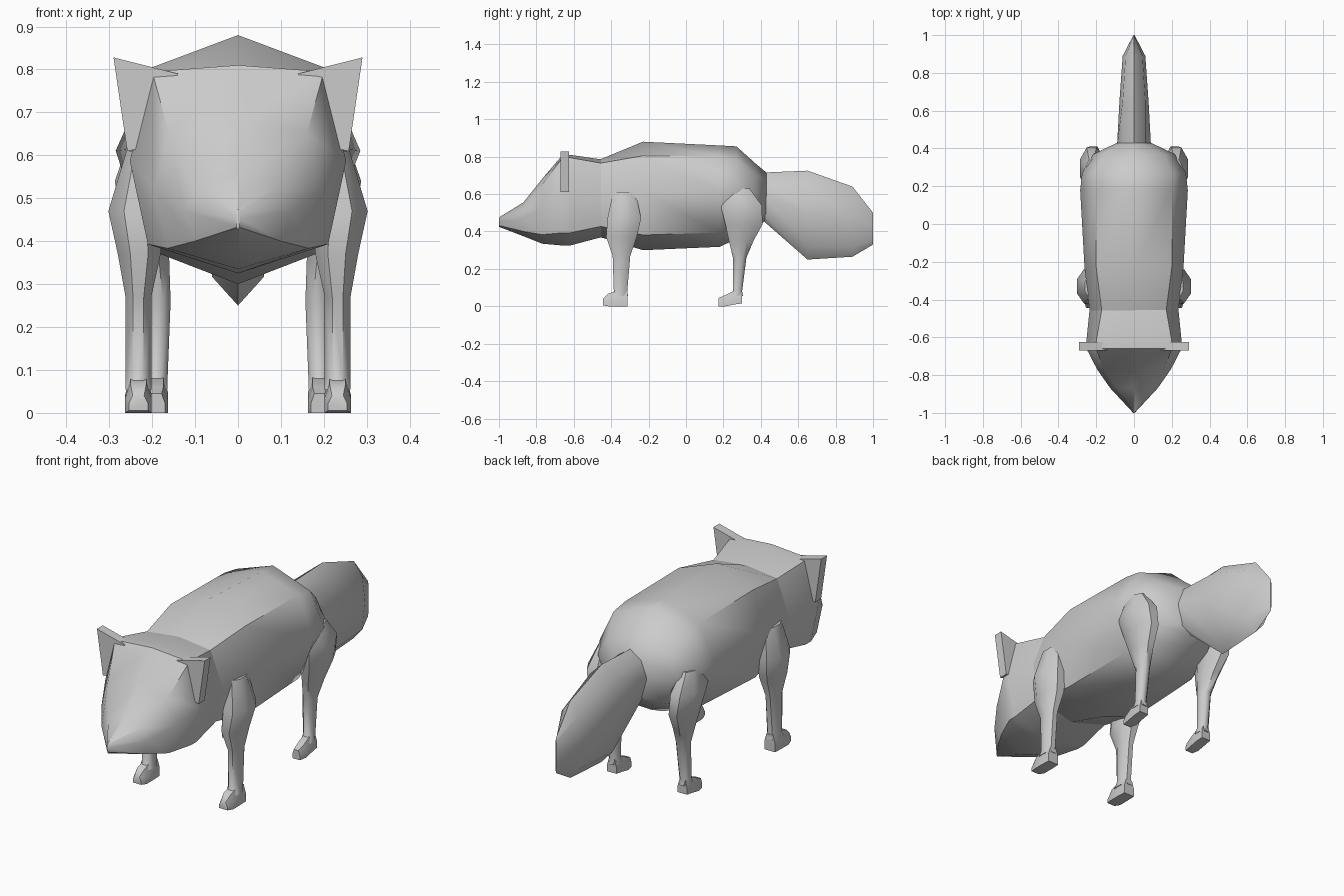
import bpy, bmesh, math
from mathutils import Vector


def finish(bm, name, angle=50, mirror=False):
    bmesh.ops.remove_doubles(bm, verts=bm.verts, dist=0.0005)
    bmesh.ops.recalc_face_normals(bm, faces=bm.faces)
    me = bpy.data.meshes.new(name)
    bm.to_mesh(me)
    bm.free()
    ob = bpy.data.objects.new(name, me)
    bpy.context.collection.objects.link(ob)
    bpy.ops.object.select_all(action='DESELECT')
    ob.select_set(True)
    bpy.context.view_layer.objects.active = ob
    bpy.ops.object.shade_smooth_by_angle(angle=math.radians(angle))
    if mirror:
        ob.modifiers.new("mirror", 'MIRROR').use_axis[0] = True
    return ob


def loft(name, rings, angle=50, mirror=False):
    bm = bmesh.new()
    loops = [[bm.verts.new(p) for p in r] for r in rings]
    n = len(loops[0])
    for a, b in zip(loops, loops[1:]):
        for i in range(n):
            j = (i + 1) % n
            bm.faces.new((a[i], a[j], b[j], b[i]))
    bm.faces.new(loops[0])
    bm.faces.new(loops[-1])
    return finish(bm, name, angle, mirror)


# Eight-sided section: ridge, shoulder, flank, underside corner, keel
def section(y, top, bottom, w, shoulder_w, drop, low_w):
    h = top - bottom
    half = [(shoulder_w, top - drop), (w, bottom + h * 0.54),
            (low_w, bottom + h * 0.14)]
    pts = [(0, top)] + half + [(0, bottom)] + [(-x, z) for x, z in reversed(half)]
    return [Vector((x, y, z)) for x, z in pts]


# Head
loft("head", [section(*s) for s in [
    (-1.00, 0.475, 0.425, 0.004, 0.003, 0.005, 0.003),
    (-0.87, 0.555, 0.375, 0.125, 0.09, 0.03, 0.10),
    (-0.77, 0.68, 0.335, 0.195, 0.16, 0.03, 0.165),
    (-0.66, 0.81, 0.325, 0.252, 0.20, 0.015, 0.21),
    (-0.62, 0.81, 0.325, 0.252, 0.20, 0.015, 0.21),
    (-0.45, 0.785, 0.37, 0.235, 0.17, 0.02, 0.20)]])

# Torso
loft("body", [section(*s) for s in [
    (-0.46, 0.785, 0.37, 0.235, 0.17, 0.02, 0.20),
    (-0.23, 0.88, 0.30, 0.262, 0.20, 0.075, 0.21),
    (0.18, 0.86, 0.318, 0.285, 0.20, 0.06, 0.20),
    (0.27, 0.855, 0.36, 0.275, 0.20, 0.07, 0.19),
    (0.37, 0.765, 0.42, 0.215, 0.16, 0.06, 0.15),
    (0.43, 0.715, 0.46, 0.09, 0.06, 0.04, 0.06)]])

# Tail, tall and narrow
loft("tail", [section(*s) for s in [
    (0.41, 0.715, 0.46, 0.09, 0.06, 0.04, 0.06),
    (0.65, 0.725, 0.25, 0.077, 0.06, 0.06, 0.06),
    (0.89, 0.64, 0.265, 0.06, 0.045, 0.06, 0.045),
    (1.00, 0.50, 0.33, 0.003, 0.002, 0.02, 0.002)]])

# Ears: thin triangular plates at the corners of the head
ear = [(0.14, 0.79), (0.29, 0.828), (0.258, 0.61), (0.20, 0.62)]
loft("ears", [[Vector((x, y, z)) for x, z in ear] for y in (-0.67, -0.625)],
     30, True)


# Eight-sided leg from stations (x, y, z, x radius, y radius)
def leg(name, stations):
    k = 1 / math.cos(math.pi / 8)
    angles = [math.pi / 8 + i * math.pi / 4 for i in range(8)]
    loft(name, [[Vector((x + rx * k * math.cos(a), y + ry * k * math.sin(a), z))
                 for a in angles] for x, y, z, rx, ry in stations], 50, True)


leg("front_legs", [
    (0.225, -0.33, 0.61, 0.035, 0.06),
    (0.24, -0.33, 0.47, 0.062, 0.09),
    (0.23, -0.345, 0.37, 0.05, 0.082),
    (0.232, -0.345, 0.27, 0.03, 0.047),
    (0.232, -0.35, 0.08, 0.03, 0.036),
    (0.232, -0.36, 0.055, 0.03, 0.05)])

leg("hind_legs", [
    (0.225, 0.28, 0.63, 0.03, 0.06),
    (0.225, 0.295, 0.54, 0.062, 0.11),
    (0.215, 0.31, 0.44, 0.052, 0.10),
    (0.20, 0.295, 0.35, 0.04, 0.066),
    (0.187, 0.287, 0.26, 0.03, 0.036),
    (0.19, 0.275, 0.08, 0.026, 0.025),
    (0.19, 0.265, 0.055, 0.026, 0.04)])


# Paws: profile of stations along y (y, half width, bottom, top)
def paw(name, cx, stations):
    loft(name, [[Vector((cx + sx * w, y, z)) for sx, z in (
        (-1, lo), (1, lo), (1, (lo + hi) / 2), (0.6, hi), (-0.6, hi),
        (-1, (lo + hi) / 2))] for y, w, lo, hi in stations], 50, True)


paw("front_paws", 0.232, [(-0.445, 0.022, 0.005, 0.04), (-0.415, 0.031, 0, 0.068),
                          (-0.36, 0.031, 0, 0.085), (-0.312, 0.029, 0, 0.08)])
paw("hind_paws", 0.19, [(0.175, 0.02, 0.0, 0.045), (0.21, 0.027, 0, 0.06),
                        (0.26, 0.027, 0.01, 0.085), (0.30, 0.025, 0.015, 0.08)])
